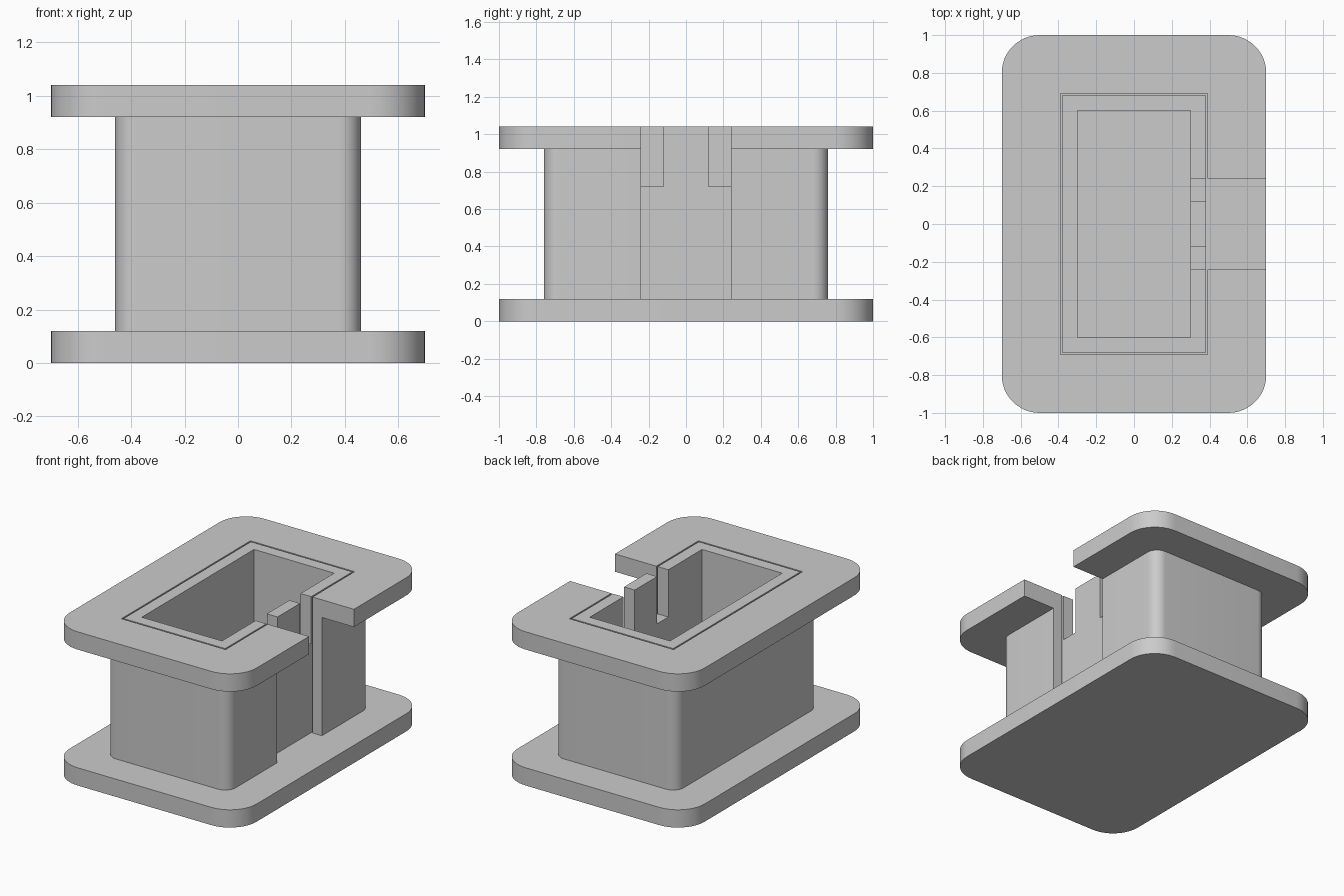
import bpy, bmesh, math

cube = bpy.data.objects.get("Cube")
if cube:
    bpy.data.objects.remove(cube, do_unlink=True)

grey = bpy.data.materials.new("plain_grey")
grey.use_nodes = True
colour = (0.6, 0.6, 0.6, 1)
grey.diffuse_color = colour
grey.node_tree.nodes["Principled BSDF"].inputs["Base Color"].default_value = colour


def block(name, x0, x1, y0, y1, z0, z1, radius=0, steps=12):
    """Upright block, with rounded vertical corners when a radius is given."""
    outline = []
    corners = ((x1, y1, -1, -1), (x0, y1, 1, -1), (x0, y0, 1, 1), (x1, y0, -1, 1))
    for i, (x, y, sx, sy) in enumerate(corners):
        for k in range(steps + 1 if radius else 1):
            a = math.pi / 2 * (i + k / steps)
            outline.append((x + radius * (sx + math.cos(a)),
                            y + radius * (sy + math.sin(a))))
    bm = bmesh.new()
    face = bm.faces.new([bm.verts.new((x, y, z0)) for x, y in outline])
    top = bmesh.ops.extrude_face_region(bm, geom=[face])["geom"]
    bmesh.ops.translate(bm, vec=(0, 0, z1 - z0),
                        verts=[v for v in top if isinstance(v, bmesh.types.BMVert)])
    bmesh.ops.recalc_face_normals(bm, faces=bm.faces)
    mesh = bpy.data.meshes.new(name)
    bm.to_mesh(mesh)
    bm.free()
    mesh.materials.append(grey)
    obj = bpy.data.objects.new(name, mesh)
    bpy.context.collection.objects.link(obj)
    return obj


def combine(target, other, operation):
    """Apply a boolean and remove the helper."""
    mod = target.modifiers.new(operation, 'BOOLEAN')
    mod.operation = operation
    mod.solver = 'EXACT'
    mod.object = other
    bpy.context.view_layer.objects.active = target
    bpy.ops.object.modifier_apply(modifier=mod.name)
    bpy.data.objects.remove(other, do_unlink=True)


TOP, PLATE, SLOT, TAB = 1.04, 0.12, 0.24, 0.12

# Base plate with the inner box standing on it
base = block("base_and_inner_box", -0.7, 0.7, -1, 1, 0, PLATE, 0.2)
combine(base, block("box", -0.38, 0.38, -0.68, 0.68, 0.06, TOP), 'UNION')
combine(base, block("cavity", -0.3, 0.3, -0.6, 0.6, PLATE, 1.3), 'DIFFERENCE')

# Two notches leave an upright tab in the box wall
for y0, y1 in ((-SLOT, -TAB), (TAB, SLOT)):
    combine(base, block("notch", 0.2, 0.5, y0, y1, 0.72, 1.3), 'DIFFERENCE')

# Outer sleeve with its top flange, open on one side
sleeve = block("outer_sleeve_and_flange", -0.7, 0.7, -1, 1, TOP - PLATE, TOP, 0.2)
combine(sleeve, block("walls", -0.46, 0.46, -0.76, 0.76, PLATE, 1.0, 0.08), 'UNION')
combine(sleeve, block("bore", -0.39, 0.39, -0.69, 0.69, -0.2, 1.3), 'DIFFERENCE')
combine(sleeve, block("slot", 0.2, 0.9, -SLOT, SLOT, -0.3, 1.4), 'DIFFERENCE')

# Smooth rounded corners, sharp edges elsewhere
for obj in (base, sleeve):
    bpy.ops.object.select_all(action='DESELECT')
    obj.select_set(True)
    bpy.context.view_layer.objects.active = obj
    bpy.ops.object.shade_smooth_by_angle(angle=math.radians(30))
